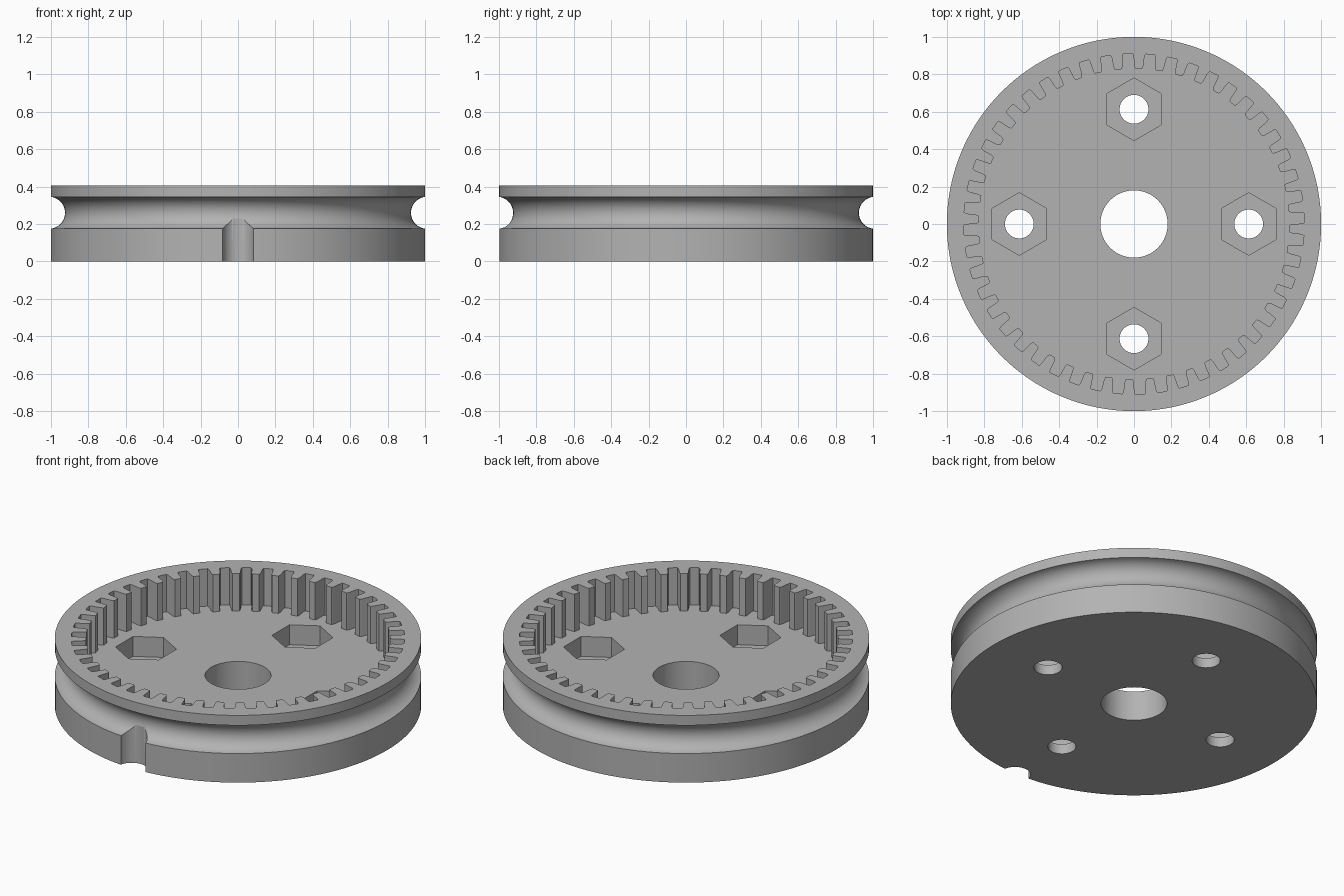
import bpy, bmesh, math
from math import cos, sin, pi, tau

cube = bpy.data.objects.get("Cube")
if cube:
    bpy.data.objects.remove(cube, do_unlink=True)

HEIGHT, FLOOR, NUT_FLOOR = 0.405, 0.18, 0.06
GROOVE_R, GROOVE_Z, GROOVE_C = 0.0855, 0.26, 1.01
TEETH, TIP_R, ROOT_R = 48, 0.83, 0.91

grey = bpy.data.materials.new("plain_grey")
grey.use_nodes = True
colour = (0.45, 0.45, 0.45, 1)
grey.diffuse_color = colour
grey.node_tree.nodes["Principled BSDF"].inputs["Base Color"].default_value = colour


def make_object(name, bm):
    bmesh.ops.recalc_face_normals(bm, faces=bm.faces)
    mesh = bpy.data.meshes.new(name)
    bm.to_mesh(mesh)
    bm.free()
    mesh.materials.append(grey)
    obj = bpy.data.objects.new(name, mesh)
    bpy.context.collection.objects.link(obj)
    return obj


def prism(name, outline, low, high):
    bm = bmesh.new()
    face = bm.faces.new([bm.verts.new((x, y, low)) for x, y in outline])
    new = bmesh.ops.extrude_face_region(bm, geom=[face])["geom"]
    verts = [v for v in new if isinstance(v, bmesh.types.BMVert)]
    bmesh.ops.translate(bm, verts=verts, vec=(0, 0, high - low))
    return make_object(name, bm)


def polygon(radius, sides, cx=0, cy=0, turn=0):
    return [(cx + radius * cos(turn + tau * i / sides),
             cy + radius * sin(turn + tau * i / sides)) for i in range(sides)]


def lathe(name, profile, steps):
    bm = bmesh.new()
    rings = [[bm.verts.new((r * cos(tau * i / steps), r * sin(tau * i / steps), z))
              for i in range(steps)] for r, z in profile]
    for a, b in zip(rings, rings[1:]):
        for i in range(steps):
            j = (i + 1) % steps
            bm.faces.new((a[i], a[j], b[j], b[i]))
    bm.faces.new(rings[0])
    bm.faces.new(rings[-1])
    return make_object(name, bm)


def cut(target, cutter):
    cutter.hide_render = True
    mod = target.modifiers.new("cut", 'BOOLEAN')
    mod.operation, mod.solver, mod.object = 'DIFFERENCE', 'EXACT', cutter
    bpy.context.view_layer.objects.active = target
    bpy.ops.object.modifier_apply(modifier=mod.name)
    bpy.data.objects.remove(cutter, do_unlink=True)


# Disc with a round rope groove in its rim
half = math.acos((GROOVE_C - 1) / GROOVE_R)
groove = [(GROOVE_C - GROOVE_R * cos(a), GROOVE_Z + GROOVE_R * sin(a))
          for a in (-half + 2 * half * i / 20 for i in range(21))]
wheel = lathe("grooved_ring_gear", [(1, 0)] + groove + [(1, HEIGHT)], 160)

# Toothed pocket: each tooth is a rounded bump between two root arcs
outline = []
pitch = tau / TEETH
tooth = [(-0.29, ROOT_R), (-0.25, ROOT_R - 0.012), (-0.22, TIP_R + 0.015),
         (-0.17, TIP_R), (0.17, TIP_R), (0.22, TIP_R + 0.015),
         (0.25, ROOT_R - 0.012), (0.29, ROOT_R)]
for i in range(TEETH):
    centre = pi / 2 - 0.03 + i * pitch
    outline += [(r * cos(centre + t * pitch), r * sin(centre + t * pitch))
                for t, r in tooth]
cut(wheel, prism("tooth_cutter", outline, FLOOR, 0.6))

# Centre bore, and four bolt holes with hexagonal nut pockets
cut(wheel, prism("bore_cutter", polygon(0.18, 64), -0.1, 0.6))
for k in range(4):
    x, y = 0.613 * cos(k * pi / 2), 0.613 * sin(k * pi / 2)
    cut(wheel, prism("nut_cutter", polygon(0.167, 6, x, y, pi / 2), NUT_FLOOR, 0.6))
    cut(wheel, prism("bolt_cutter", polygon(0.077, 40, x, y), -0.1, 0.6))

# Upright round notch in the front of the rim, running up into the groove
cut(wheel, prism("notch_cutter", polygon(0.084, 48, 0, -GROOVE_C), -0.1, 0.23))

bpy.ops.object.select_all(action='DESELECT')
wheel.select_set(True)
bpy.context.view_layer.objects.active = wheel
bpy.ops.object.shade_smooth_by_angle(angle=math.radians(30))
